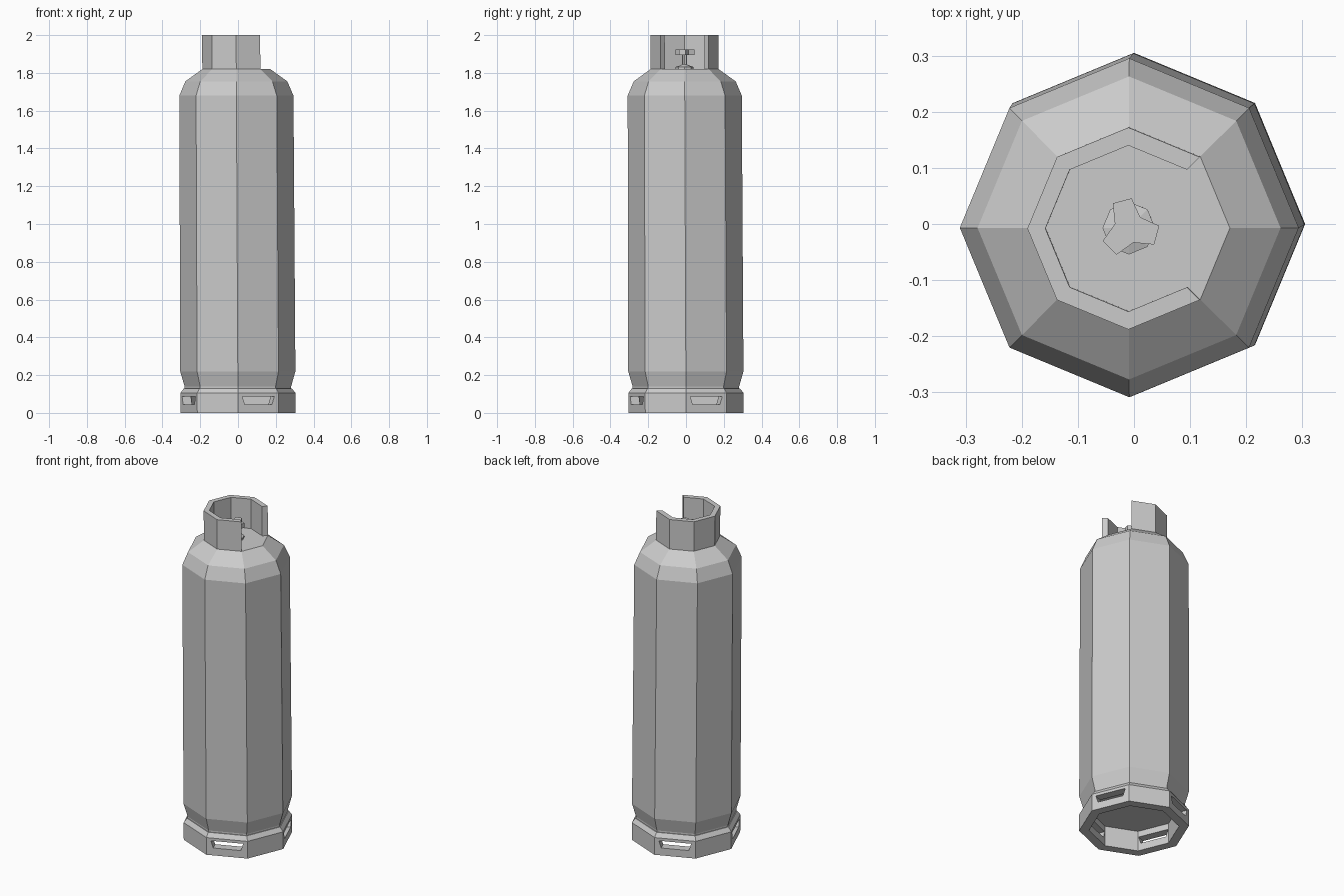
import bpy, bmesh
from math import sin, cos, radians
from mathutils import Matrix, Vector

if "Cube" in bpy.data.objects:
    bpy.data.objects.remove(bpy.data.objects["Cube"])


def lean(v):
    # the whole cylinder leans very slightly to the left and front
    return Vector((v.x - 0.005 * v.z, v.y - 0.004 * v.z, v.z))


def finish(name, bm):
    bmesh.ops.recalc_face_normals(bm, faces=bm.faces)
    me = bpy.data.meshes.new(name)
    bm.to_mesh(me)
    bm.free()
    ob = bpy.data.objects.new(name, me)
    bpy.context.collection.objects.link(ob)
    return ob


def lathe(name, profile, closed_profile=False, start=0, count=8, full=True, sides=8):
    """Spin an (r, z) profile around z in flat facets; open ends are capped."""
    bm = bmesh.new()
    rings = []
    for i in range(count):
        a = radians(start + 360 / sides * i)
        rings.append([bm.verts.new(lean(Vector((r * cos(a), r * sin(a), z))))
                      for r, z in profile])
    n = len(profile)
    for i in range(count if full else count - 1):
        a, b = rings[i], rings[(i + 1) % count]
        for j in range(n if closed_profile else n - 1):
            k = (j + 1) % n
            bm.faces.new((a[j], b[j], b[k], a[k]))
    if not closed_profile:
        bm.faces.new([r[0] for r in rings])
        bm.faces.new([r[-1] for r in rings])
    elif not full:
        bm.faces.new(rings[0])
        bm.faces.new(rings[-1])
    return finish(name, bm)


def prism(name, points, depth, matrix):
    """Extrude a 2D outline by depth along local z."""
    bm = bmesh.new()
    face = bm.faces.new([bm.verts.new((x, y, 0)) for x, y in points])
    ext = bmesh.ops.extrude_face_region(bm, geom=[face])
    top = [g for g in ext['geom'] if isinstance(g, bmesh.types.BMVert)]
    bmesh.ops.translate(bm, verts=top, vec=(0, 0, depth))
    bm.transform(matrix)
    return finish(name, bm)


def cut(target, cutter):
    mod = target.modifiers.new("cut", 'BOOLEAN')
    mod.operation, mod.solver, mod.object = 'DIFFERENCE', 'EXACT', cutter
    cutter.hide_render = True
    bpy.context.view_layer.objects.active = target
    bpy.ops.object.modifier_apply(modifier=mod.name)
    bpy.data.objects.remove(cutter)


def radial(angle, distance):
    """Local x = tangent, local y = up, local z = outward at the given angle."""
    a = radians(angle)
    t, up, out = Vector((-sin(a), cos(a), 0)), Vector((0, 0, 1)), Vector((cos(a), sin(a), 0))
    m = Matrix((t, up, out)).transposed().to_4x4()
    m.translation = out * distance
    return m


# Tank body
lathe("tank_body", [(0.282, 0.125), (0.282, 0.14), (0.305, 0.22), (0.302, 1.68),
                    (0.27, 1.755), (0.18, 1.82)])

# Foot ring with a slot in every other face
foot = lathe("foot_ring", [(0.305, 0), (0.305, 0.105), (0.286, 0.13),
                           (0.25, 0.13), (0.25, 0)], closed_profile=True)
slot = [(-0.078, 0.045), (0.078, 0.045), (0.092, 0.088), (-0.092, 0.088)]
for k in range(4):
    cut(foot, prism("slot_cutter", slot, 0.12, radial(22.5 + 90 * k, 0.2)))

# Valve guard collar, open on the right, with a hexagonal window on the left
collar = lathe("valve_collar", [(0.18, 1.815), (0.18, 2.0), (0.148, 2.0), (0.148, 1.815)],
               closed_profile=True, start=45, count=7, full=False)
window = [(-0.008, 1.957), (-0.058, 1.925), (-0.058, 1.86), (-0.008, 1.835),
          (0.042, 1.86), (0.042, 1.925)]
window = [(-y, z) for y, z in window]
cut(collar, prism("window_cutter", window, 0.2, radial(180, 0.08)))

# Valve base and stem
lathe("valve_stem", [(0.047, 1.818), (0.047, 1.832), (0.02, 1.84), (0.013, 1.845),
                     (0.013, 1.9)])

# Three-lobed hand wheel
star = []
for k in range(3):
    a = 105 + 120 * k
    for da, r in ((-19, 0.053), (19, 0.053), (60, 0.027)):
        star.append((r * cos(radians(a + da)) - 0.008, r * sin(radians(a + da)) - 0.007))
prism("hand_wheel", star, 0.028, Matrix.Translation((0, 0, 1.895)))
